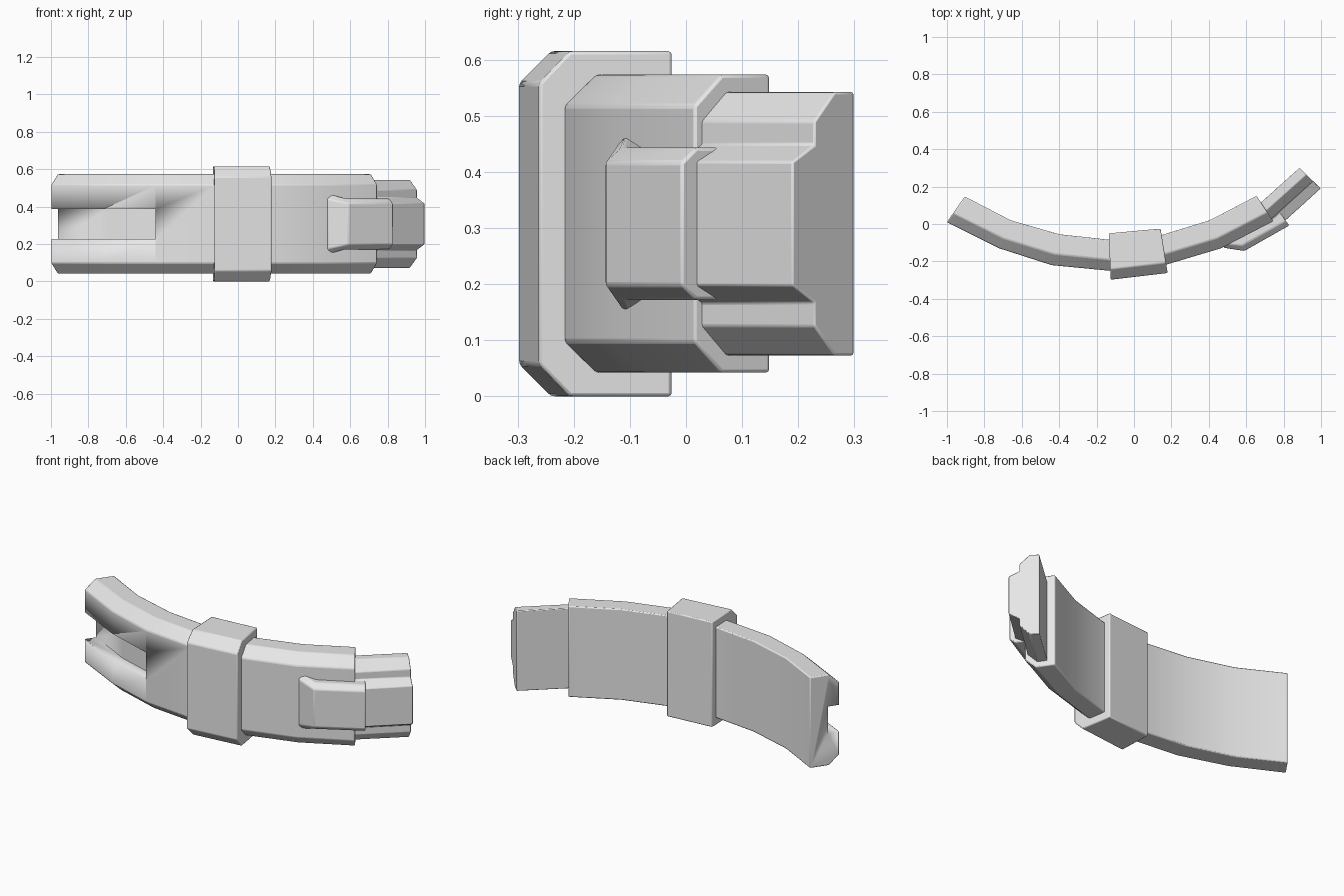
import bpy, bmesh, math

if "Cube" in bpy.data.objects:
    bpy.data.objects.remove(bpy.data.objects["Cube"])

grey = bpy.data.materials.new("plain grey")
grey.diffuse_color = (0.8, 0.8, 0.8, 1)
grey.use_nodes = True
grey.node_tree.nodes["Principled BSDF"].inputs["Base Color"].default_value = grey.diffuse_color
MID = 0.3075


def sweep(name, stations, profile, bevel=0.0):
    """Sweep a (depth, z) profile along (front, back[, z scale]) stations; depth 0 = back, 1 = front."""
    bm = bmesh.new()
    rings = []
    for st in stations:
        (fx, fy), (bx, by) = st[:2]
        s = st[2] if len(st) > 2 else 1.0
        rings.append([bm.verts.new((bx + (fx - bx) * t, by + (fy - by) * t, MID + (z - MID) * s))
                      for t, z in profile])
    n = len(profile)
    for a, b in zip(rings, rings[1:]):
        for i in range(n):
            j = (i + 1) % n
            bm.faces.new((a[i], a[j], b[j], b[i]))
    bm.faces.new(rings[0])
    bm.faces.new(rings[-1])
    bmesh.ops.recalc_face_normals(bm, faces=bm.faces)
    me = bpy.data.meshes.new(name)
    bm.to_mesh(me)
    bm.free()
    me.materials.append(grey)
    ob = bpy.data.objects.new(name, me)
    bpy.context.collection.objects.link(ob)
    bpy.ops.object.select_all(action='DESELECT')
    ob.select_set(True)
    bpy.context.view_layer.objects.active = ob
    bpy.ops.object.shade_smooth_by_angle(angle=math.radians(30))
    if bevel:
        m = ob.modifiers.new("soft edges", 'BEVEL')
        m.width = bevel
        m.segments = 2
        m.limit_method = 'ANGLE'
        m.angle_limit = math.radians(28)
    return ob


def mirrored(half):
    """Complete a lower half profile by mirroring it about the middle height."""
    return half + [(t, 2 * MID - z) for t, z in reversed(half)]


# curved main band with chamfered front edges
band = sweep("curved_band", [
    ((-1.0, 0.01), (-0.905, 0.147)),
    ((-0.72, -0.13), (-0.66, 0.02)),
    ((-0.44, -0.22), (-0.40, -0.055)),
    ((-0.13, -0.25), (-0.125, -0.085)),
    ((0.18, -0.215), (0.145, -0.06)),
    ((0.465, -0.13), (0.405, 0.02)),
    ((0.745, 0.015), (0.655, 0.15))],
    mirrored([(0, 0.042), (0.64, 0.042), (1, 0.097)]), 0.006)

# open slot cut into the left end of the band
cutter = sweep("slot_cutter", [
    ((-1.056, 0.038), (-0.954, 0.17)),
    ((-0.72, -0.13), (-0.66, 0.02)),
    ((-0.44, -0.22), (-0.40, -0.055))],
    mirrored([(0.6, 0.228), (1.3, 0.228)]))
cutter.hide_render = True
cutter.hide_viewport = True
cut = band.modifiers.new("slot", 'BOOLEAN')
cut.operation = 'DIFFERENCE'
cut.solver = 'EXACT'
cut.object = cutter

# sleeve around the middle
sweep("middle_sleeve", [
    ((-0.125, -0.298), (-0.135, -0.05)),
    ((0.18, -0.262), (0.142, -0.025))],
    mirrored([(0, 0.0), (0.77, 0.0), (1, 0.057)]), 0.006)

# raised block with a ramp on the right front
sweep("raised_block", [
    ((0.48, -0.127), (0.45, -0.03), 1.2),
    ((0.59, -0.144), (0.53, -0.01)),
    ((0.83, -0.008), (0.745, 0.11))],
    mirrored([(0, 0.172), (0.78, 0.172), (1, 0.198)]), 0.006)

# narrower end piece with a central ridge
sweep("end_piece", [
    ((0.75, -0.035), (0.637, 0.078)),
    ((0.998, 0.19), (0.885, 0.3))],
    mirrored([(0, 0.073), (0.32, 0.073), (0.645, 0.125), (0.645, 0.167), (1, 0.197)]), 0.004)
